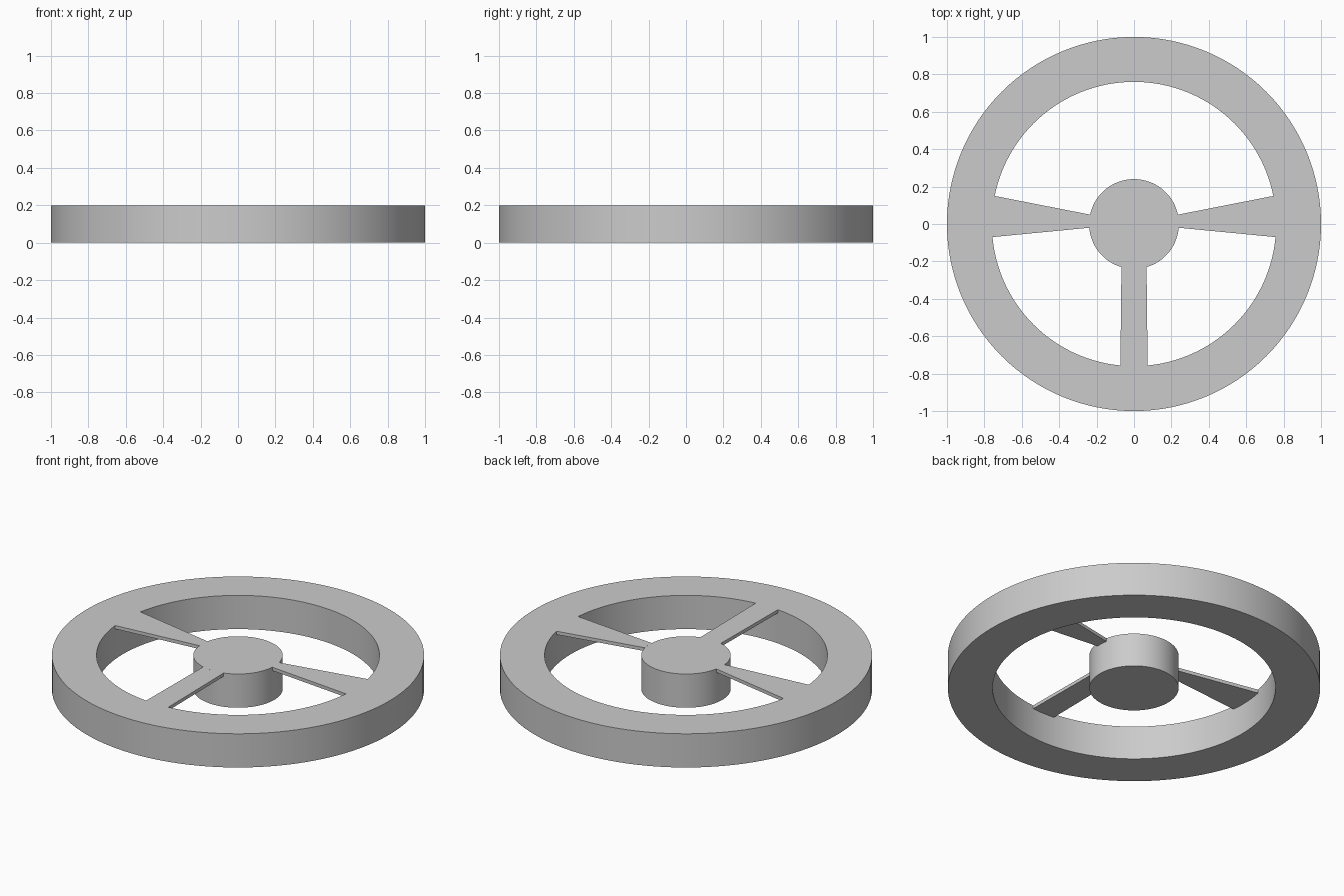
import bpy, bmesh
from math import sin, cos, pi, atan2

if "Cube" in bpy.data.objects:
    bpy.data.objects.remove(bpy.data.objects["Cube"])

SEG = 128
R_OUT, R_IN, R_HUB = 1.0, 0.76, 0.24
HEIGHT, SPOKE_Z = 0.2, 0.18


def finish(name, bm):
    bmesh.ops.recalc_face_normals(bm, faces=bm.faces[:])
    mesh = bpy.data.meshes.new(name)
    bm.to_mesh(mesh)
    bm.free()
    obj = bpy.data.objects.new(name, mesh)
    bpy.context.collection.objects.link(obj)
    bpy.ops.object.select_all(action='DESELECT')
    obj.select_set(True)
    bpy.context.view_layer.objects.active = obj
    bpy.ops.object.shade_smooth_by_angle(angle=pi / 6)
    return obj


def arc(radius, a0, a1, steps=8):
    return [(radius * cos(a0 + (a1 - a0) * i / steps),
             radius * sin(a0 + (a1 - a0) * i / steps)) for i in range(steps + 1)]


def spoke(name, hub_a, hub_b, rim_a, rim_b):
    # Flat plate whose ends follow the hub and the rim
    outline = arc(R_HUB, hub_a, hub_b) + arc(R_IN, rim_b, rim_a)
    bm = bmesh.new()
    face = bm.faces.new([bm.verts.new((x, y, SPOKE_Z)) for x, y in outline])
    ext = bmesh.ops.extrude_face_region(bm, geom=[face])
    verts = [g for g in ext['geom'] if isinstance(g, bmesh.types.BMVert)]
    bmesh.ops.translate(bm, verts=verts, vec=(0, 0, HEIGHT - SPOKE_Z))
    finish(name, bm)


# Outer rim: rectangular section swept round the axis
bm = bmesh.new()
section = [(R_IN, 0), (R_OUT, 0), (R_OUT, HEIGHT), (R_IN, HEIGHT)]
rings = [[bm.verts.new((r * cos(2 * pi * i / SEG), r * sin(2 * pi * i / SEG), z))
          for r, z in section] for i in range(SEG)]
for i in range(SEG):
    a, b = rings[i], rings[(i + 1) % SEG]
    for j in range(4):
        k = (j + 1) % 4
        bm.faces.new((a[j], b[j], b[k], a[k]))
finish("rim", bm)

# Central hub
bm = bmesh.new()
bmesh.ops.create_cone(bm, cap_ends=True, segments=SEG, radius1=R_HUB,
                      radius2=R_HUB, depth=HEIGHT)
bmesh.ops.translate(bm, verts=bm.verts[:], vec=(0, 0, HEIGHT / 2))
finish("hub", bm)

# Side spokes, mirrored left and right
hub_lo, hub_hi = atan2(-0.02, 0.239), atan2(0.05, 0.235)
rim_lo, rim_hi = atan2(-0.07, 0.757), atan2(0.15, 0.745)
spoke("right_spoke", hub_lo, hub_hi, rim_lo, rim_hi)
spoke("left_spoke", pi - hub_lo, pi - hub_hi, pi - rim_lo, pi - rim_hi)

# Lower spoke
hub_w, rim_w = atan2(0.067, 0.23), atan2(0.073, 0.757)
spoke("lower_spoke", -pi / 2 - hub_w, -pi / 2 + hub_w,
      -pi / 2 - rim_w, -pi / 2 + rim_w)
